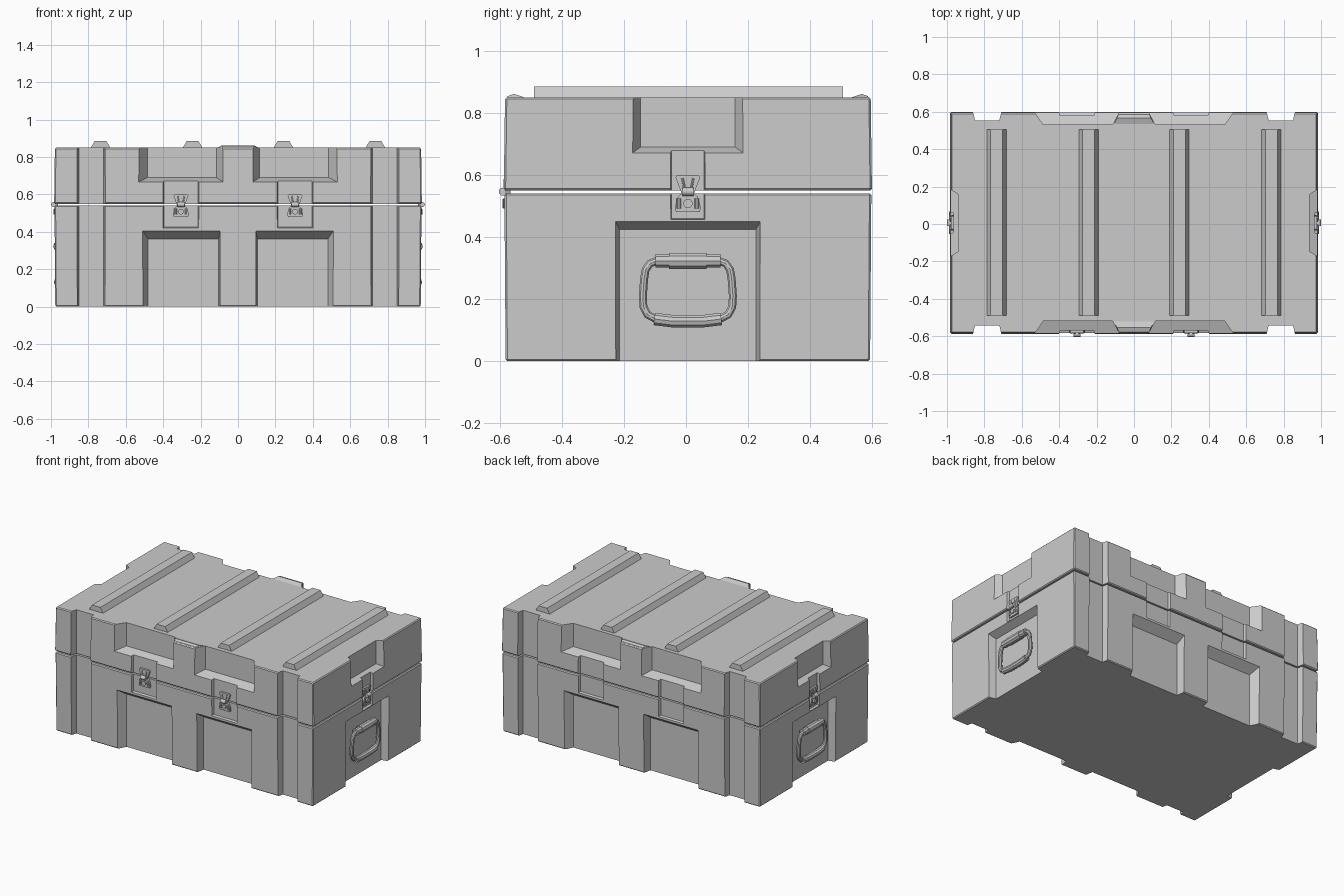
import bpy, bmesh, math
from mathutils import Matrix, Vector

if "Cube" in bpy.data.objects:
    bpy.data.objects.remove(bpy.data.objects["Cube"])

CY = 0.006            # case centre in y
HX, HY = 0.98, 0.59   # half sizes of the case


def frame(quarter):
    """Local -y outward face turned to front, right, back, left (0-3)."""
    return Matrix.Translation((0, CY, 0)) @ Matrix.Rotation(quarter * math.pi / 2, 4, 'Z')


def to_object(name, bm, matrix=None):
    bmesh.ops.recalc_face_normals(bm, faces=bm.faces)
    if matrix:
        bm.transform(matrix)
    me = bpy.data.meshes.new(name)
    bm.to_mesh(me)
    bm.free()
    ob = bpy.data.objects.new(name, me)
    bpy.context.collection.objects.link(ob)
    return ob


def loft(bm, a, b):
    """Closed solid between two matching polygons."""
    va, vb = [bm.verts.new(p) for p in a], [bm.verts.new(p) for p in b]
    n = len(va)
    bm.faces.new(va)
    bm.faces.new(vb[::-1])
    for i in range(n):
        bm.faces.new((va[i], vb[i], vb[(i + 1) % n], va[(i + 1) % n]))


def shell(name, z0, z1, grow0, grow1):
    bm = bmesh.new()
    ring = lambda z, g: [(sx * (HX + g), CY + sy * (HY + g), z)
                         for sx, sy in ((-1, -1), (1, -1), (1, 1), (-1, 1))]
    loft(bm, ring(z0, grow0), ring(z1, grow1))
    bmesh.ops.bevel(bm, geom=bm.edges[:], offset=0.006, segments=1, affect='EDGES')
    return to_object(name, bm)


def cutter(quarter, outer, inner, depth, sign=1):
    """Sloped-wall recess cutter; rects are (u0, u1, z0, z1)."""
    h = HY if quarter % 2 == 0 else HX
    wide = [2 * o - i for o, i in zip(outer, inner)]
    quad = lambda r, y: [(sign * r[0], y, r[2]), (sign * r[1], y, r[2]),
                         (sign * r[1], y, r[3]), (sign * r[0], y, r[3])]
    bm = bmesh.new()
    loft(bm, quad(wide, -(h + depth)), quad(inner, -(h - depth)))
    ob = to_object("recess_cutter", bm, frame(quarter))
    ob.hide_render = True
    return ob


# Recess cutters: front and back, then both ends
cutters = []
for q in (0, 2):
    for s in (1, -1):
        cutters += [
            cutter(q, (.71, .86, -.2, 1.2), (.72, .85, -.2, 1.2), .042, s),
            cutter(q, (.08, .53, .667, 1.2), (.115, .485, .69, 1.2), .065, s),
            cutter(q, (.095, .51, -.2, .405), (.105, .48, -.2, .362), .06, s),
            cutter(q, (.21, .40, .42, .70), (.215, .395, .425, .70), .015, s)]
for q in (1, 3):
    cutters += [
        cutter(q, (-.177, .177, .672, 1.2), (-.152, .152, .69, 1.2), .042),
        cutter(q, (-.233, .233, -.2, .45), (-.22, .22, -.2, .425), .05),
        cutter(q, (-.055, .055, .456, .70), (-.052, .052, .46, .70), .015)]

# Case halves with a thin open seam between them
for ob in (shell("case_base", 0, .541, -.003, .001), shell("case_lid", .55, .85, .003, -.001)):
    for c in cutters:
        m = ob.modifiers.new("cut", 'BOOLEAN')
        m.operation, m.solver, m.object = 'DIFFERENCE', 'EXACT', c
    dg = bpy.context.evaluated_depsgraph_get()
    cut_mesh = bpy.data.meshes.new_from_object(ob.evaluated_get(dg))
    ob.modifiers.clear()
    ob.data = cut_mesh
for c in cutters:
    bpy.data.objects.remove(c)

# Lid ribs
for x in (-.735, -.243, .243, .735):
    bm = bmesh.new()
    prof = lambda y: [(x - .055, y, .845), (x + .055, y, .845), (x + .032, y, .885), (x - .032, y, .885)]
    loft(bm, prof(-.49), prof(.505))
    to_object("lid_rib", bm)

# Raised lips on the middle of the long lid edges
for q in (0, 2):
    bm = bmesh.new()
    prof = lambda s: [(s * .082, -.584, .845), (s * .082, -.58, .854), (s * .09, -.56, .861), (s * .11, -.525, .849)]
    loft(bm, prof(-1), prof(1))
    to_object("lid_lip", bm, frame(q))


def smooth(ob):
    for o in bpy.context.selected_objects:
        o.select_set(False)
    bpy.context.view_layer.objects.active = ob
    ob.select_set(True)
    bpy.ops.object.shade_smooth_by_angle(angle=math.radians(35))


def rod(bm, a, b, r, n=16):
    a, b = Vector(a), Vector(b)
    d = b - a
    m = Matrix.Translation((a + b) / 2) @ d.to_track_quat('Z', 'Y').to_matrix().to_4x4()
    bmesh.ops.create_cone(bm, cap_ends=True, segments=n, radius1=r, radius2=r, depth=d.length, matrix=m)


def latch(quarter, u, h):
    bm = bmesh.new()
    plate = lambda pts, w0, w1: loft(bm, [(p[0], -w0, p[1]) for p in pts], [(p[0], -w1, p[1]) for p in pts])
    plate([(-.038, .48), (.038, .48), (.042, .495), (.032, .53), (.014, .545),
           (-.014, .545), (-.032, .53), (-.042, .495)], -.003, .012)
    plate([(-.018, .535), (.018, .535), (.04, .593), (.034, .6), (-.034, .6), (-.04, .593)], -.003, .014)
    rod(bm, (0, 0, .508), (0, -.022, .508), .015)
    rod(bm, (-.018, -.021, .546), (.018, -.021, .546), .013)
    for s in (-1, 1):
        rod(bm, (s * .029, -.013, .492), (s * .029, -.013, .524), .007, 8)
        rod(bm, (s * .009, -.016, .546), (s * .018, -.014, .59), .004, 8)
    smooth(to_object("latch", bm, frame(quarter) @ Matrix.Translation((u, -(h - .015), 0))))


for s in (-1, 1):
    latch(0, s * .305, HY)
latch(1, 0, HX)
latch(3, 0, HX)


def tube(name, pts, r, matrix, cyclic=False):
    cu = bpy.data.curves.new(name, 'CURVE')
    cu.dimensions, cu.bevel_depth, cu.bevel_resolution, cu.use_fill_caps = '3D', r, 3, True
    sp = cu.splines.new('POLY')
    sp.points.add(len(pts) - 1)
    for p, (u, z) in zip(sp.points, pts):
        p.co = (u, 0, z, 1)
    sp.use_cyclic_u = cyclic
    tmp = bpy.data.objects.new(name, cu)
    bpy.context.collection.objects.link(tmp)
    dg = bpy.context.evaluated_depsgraph_get()
    me = bpy.data.meshes.new_from_object(tmp.evaluated_get(dg))
    bpy.data.objects.remove(tmp)
    me.transform(matrix)
    ob = bpy.data.objects.new(name, me)
    bpy.context.collection.objects.link(ob)
    smooth(ob)


# End handles: bail loop, grip and lower bracket
half = [(.10, .323), (.122, .315), (.136, .295), (.141, .265), (.145, .21),
        (.143, .175), (.13, .15), (.105, .137), (.04, .128)]
loop = half + [(-u, z) for u, z in reversed(half)]
for q in (1, 3):
    m = frame(q) @ Matrix.Translation((0, -.962, 0))
    tube("handle_loop", loop, .0135, m, True)
    tube("handle_grip", [(-.105, .323), (.105, .323)], .023, m)
    tube("handle_grip_sleeve", [(-.06, .323), (.06, .323)], .0265, m)
    tube("handle_bracket", [(-.108, .136), (-.05, .129), (.05, .129), (.108, .136)], .021, m)
